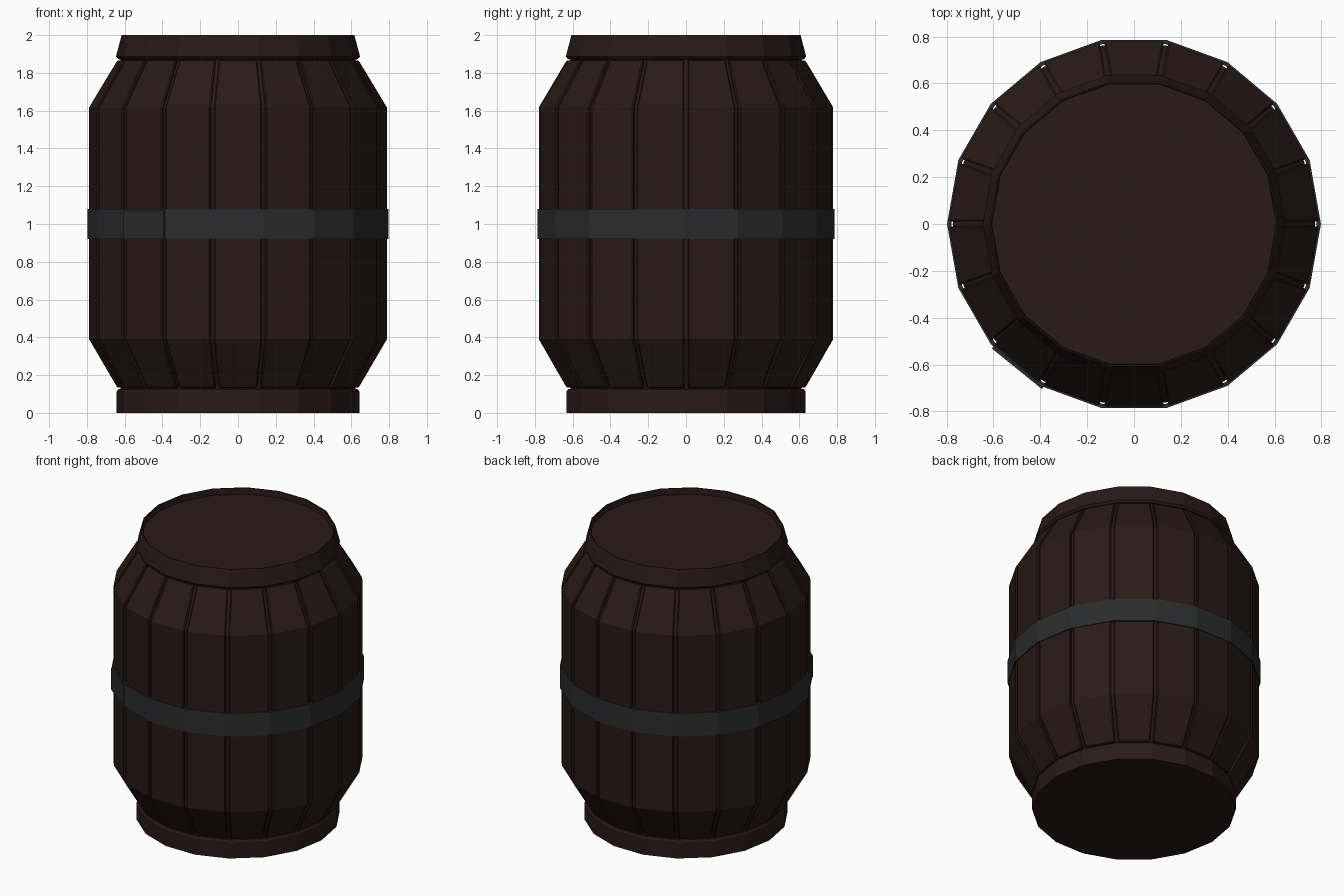
import bpy, bmesh
from math import sin, cos, tau, pi, radians

if "Cube" in bpy.data.objects:
    bpy.data.objects.remove(bpy.data.objects["Cube"])

N = 18
HALF = pi / N


def material(name, rgb):
    m = bpy.data.materials.new(name)
    m.diffuse_color = (*rgb, 1)
    m.use_nodes = True
    m.node_tree.nodes["Principled BSDF"].inputs["Base Color"].default_value = m.diffuse_color
    return m


wood = material("dark_wood", (0.022, 0.0105, 0.0085))
iron = material("iron", (0.024, 0.025, 0.026))


def finish(bm, name, mat):
    bmesh.ops.recalc_face_normals(bm, faces=bm.faces)
    me = bpy.data.meshes.new(name)
    bm.to_mesh(me)
    bm.free()
    ob = bpy.data.objects.new(name, me)
    bpy.context.collection.objects.link(ob)
    me.materials.append(mat)
    return ob


def lathe(name, profile, mat, closed=False):
    """Turn an (r, z) profile into an 18-sided flat-faced solid."""
    bm = bmesh.new()
    rings = [[bm.verts.new((r * cos(i * tau / N), r * sin(i * tau / N), z))
              for i in range(N)] for r, z in profile]
    pairs = list(zip(rings, rings[1:]))
    if closed:
        pairs.append((rings[-1], rings[0]))
    else:
        bm.faces.new(rings[0])
        bm.faces.new(rings[-1])
    for a, b in pairs:
        for i in range(N):
            j = (i + 1) % N
            bm.faces.new((a[i], a[j], b[j], b[i]))
    return finish(bm, name, mat)


# Body under the staves, seen at the bottom of the grooves
lathe("barrel_core", [(0.622, 0.10), (0.622, 0.14), (0.774, 0.393),
                      (0.774, 1.615), (0.622, 1.86), (0.622, 1.90)], wood)

# Bottom rim and top rim with recessed lid
lathe("bottom_rim", [(0.643, 0), (0.643, 0.112), (0.634, 0.125), (0.61, 0.13)], wood)
lathe("top_rim_and_lid", [(0.61, 1.868), (0.635, 1.873), (0.646, 1.887),
                          (0.616, 2.0), (0.610, 2.0), (0.607, 1.957)], wood)

# Staves: raised planks with bevelled edges
outer = [(0.647, 0.143), (0.791, 0.39), (0.791, 1.618), (0.647, 1.857)]
inner = [(0.622, 0.133), (0.770, 0.39), (0.770, 1.618), (0.622, 1.867)]
lip = [(0.638, 0.134), (0.784, 0.39), (0.784, 1.618), (0.638, 1.866)]
bm = bmesh.new()
for k in range(N):
    a = (k + 0.5) * tau / N

    def loop(profile, inset):
        pts = []
        for side, prof in ((-1, profile), (1, profile[::-1])):
            for r, z in prof:
                d, w = r * cos(HALF), side * (r * sin(HALF) - inset)
                pts.append(bm.verts.new((d * cos(a) - w * sin(a),
                                         d * sin(a) + w * cos(a), z)))
        return pts

    loops = [loop(inner, 0.010), loop(lip, 0.010), loop(outer, 0.017)]
    for p, q in zip(loops, loops[1:]):
        for i in range(8):
            j = (i + 1) % 8
            bm.faces.new((p[i], p[j], q[j], q[i]))
    for lp in (loops[0], loops[-1]):
        for i in range(3):
            bm.faces.new((lp[i], lp[i + 1], lp[6 - i], lp[7 - i]))
finish(bm, "staves", wood)

# Iron hoop
lathe("hoop", [(0.78, 0.92), (0.798, 0.92), (0.798, 1.08), (0.78, 1.08)], iron, True)

# Overlapping end of the hoop
bm = bmesh.new()
bmesh.ops.create_cube(bm, size=1)
a = radians(231)
for v in bm.verts:
    d = 0.785 + v.co.x * 0.02
    w = v.co.y * 0.275
    v.co = (d * cos(a) - w * sin(a), d * sin(a) + w * cos(a), 0.996 + v.co.z * 0.15)
finish(bm, "hoop_overlap", iron)
